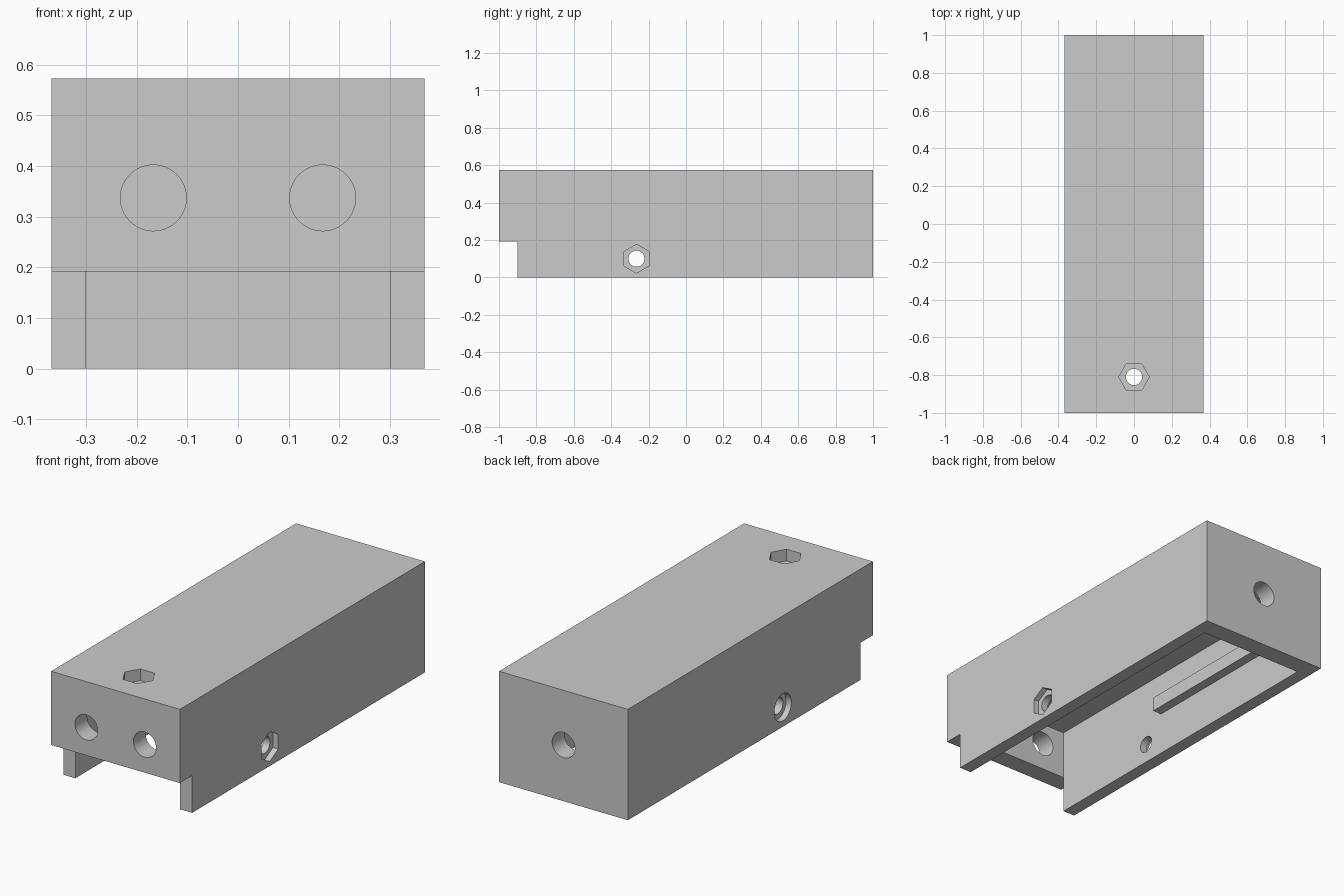
import bpy
import math
from mathutils import Vector

if "Cube" in bpy.data.objects:
    bpy.data.objects.remove(bpy.data.objects["Cube"], do_unlink=True)

grey = bpy.data.materials.new("plain grey")
grey.use_nodes = True
grey.diffuse_color = (0.6, 0.6, 0.6, 1)
grey.node_tree.nodes["Principled BSDF"].inputs["Base Color"].default_value = (0.6, 0.6, 0.6, 1)

W, L, H = 0.368, 1.0, 0.573      # half width, half length, height
IN_X, IN_Y, ROOF = 0.30, 0.90, 0.447


def box(name, lo, hi):
    lo, hi = Vector(lo), Vector(hi)
    bpy.ops.mesh.primitive_cube_add(size=1, location=(lo + hi) / 2)
    ob = bpy.context.object
    ob.name = name
    ob.scale = hi - lo
    bpy.ops.object.transform_apply(location=False, rotation=False, scale=True)
    ob.data.materials.append(grey)
    return ob


def prism(start, end, radius, sides=64, turn=0.0):
    """Cylinder or hexagonal prism between two points."""
    start, end = Vector(start), Vector(end)
    axis = end - start
    bpy.ops.mesh.primitive_cylinder_add(vertices=sides, radius=radius, depth=axis.length)
    ob = bpy.context.object
    ob.data.materials.append(grey)
    spin = axis.to_track_quat('Z', 'Y').to_matrix().to_4x4()
    ob.data.transform(spin)
    if turn:
        from_axis = axis.normalized()
        from mathutils import Matrix
        ob.data.transform(Matrix.Rotation(turn, 4, from_axis))
    ob.location = (start + end) / 2
    return ob


def hexagon(start, end, radius, point):
    """Hexagonal prism with one corner aimed along the given direction."""
    ob = prism(start, end, radius, 6)
    axis = (Vector(end) - Vector(start)).normalized()
    corner = ob.data.vertices[0].co.copy()
    corner -= axis * corner.dot(axis)
    ob.data.transform(corner.rotation_difference(Vector(point)).to_matrix().to_4x4())
    return ob


def cut(target, cutter):
    mod = target.modifiers.new("cut", 'BOOLEAN')
    mod.operation = 'DIFFERENCE'
    mod.solver = 'EXACT'
    mod.object = cutter
    bpy.context.view_layer.objects.active = target
    bpy.ops.object.modifier_apply(modifier=mod.name)
    bpy.data.objects.remove(cutter, do_unlink=True)


# Hollow housing, open below and under the front wall
housing = box("housing", (-W, -L, 0), (W, L, H))
cut(housing, box("cavity", (-IN_X, -IN_Y, -0.1), (IN_X, IN_Y, ROOF)))
cut(housing, box("front_notch", (-0.5, -1.2, -0.1), (0.5, -IN_Y, 0.192)))

# Twin front holes and the single back hole
for x in (-0.167, 0.167):
    cut(housing, prism((x, -1.1, 0.337), (x, -0.8, 0.337), 0.065))
cut(housing, prism((0, 0.8, 0.29), (0, 1.1, 0.29), 0.065))

# Cross bolt: through hole, nut recess on the left, round recess on the right
BY, BZ = -0.265, 0.1
cut(housing, prism((-0.5, BY, BZ), (0.5, BY, BZ), 0.043))
cut(housing, hexagon((W - 0.03, BY, BZ), (0.5, BY, BZ), 0.077, (0, 0, 1)))
cut(housing, prism((-0.5, BY, BZ), (0.03 - W, BY, BZ), 0.07))

# Top bolt: through hole with nut recess
cut(housing, prism((0, -0.81, 0.4), (0, -0.81, 0.7), 0.043))
cut(housing, hexagon((0, -0.81, H - 0.06), (0, -0.81, 0.7), 0.081, (1, 0, 0)))

# Rails along the inner side walls
for side, name in ((-1, "right_rail"), (1, "left_rail")):
    a, b = sorted((side * 0.25, side * (IN_X + 0.01)))
    box(name, (a, -0.15, 0.223), (b, IN_Y + 0.01, 0.297))

# Smooth hole walls, sharp edges elsewhere
bpy.ops.object.select_all(action='DESELECT')
housing.select_set(True)
bpy.context.view_layer.objects.active = housing
bpy.ops.object.shade_smooth_by_angle(angle=math.radians(30))
